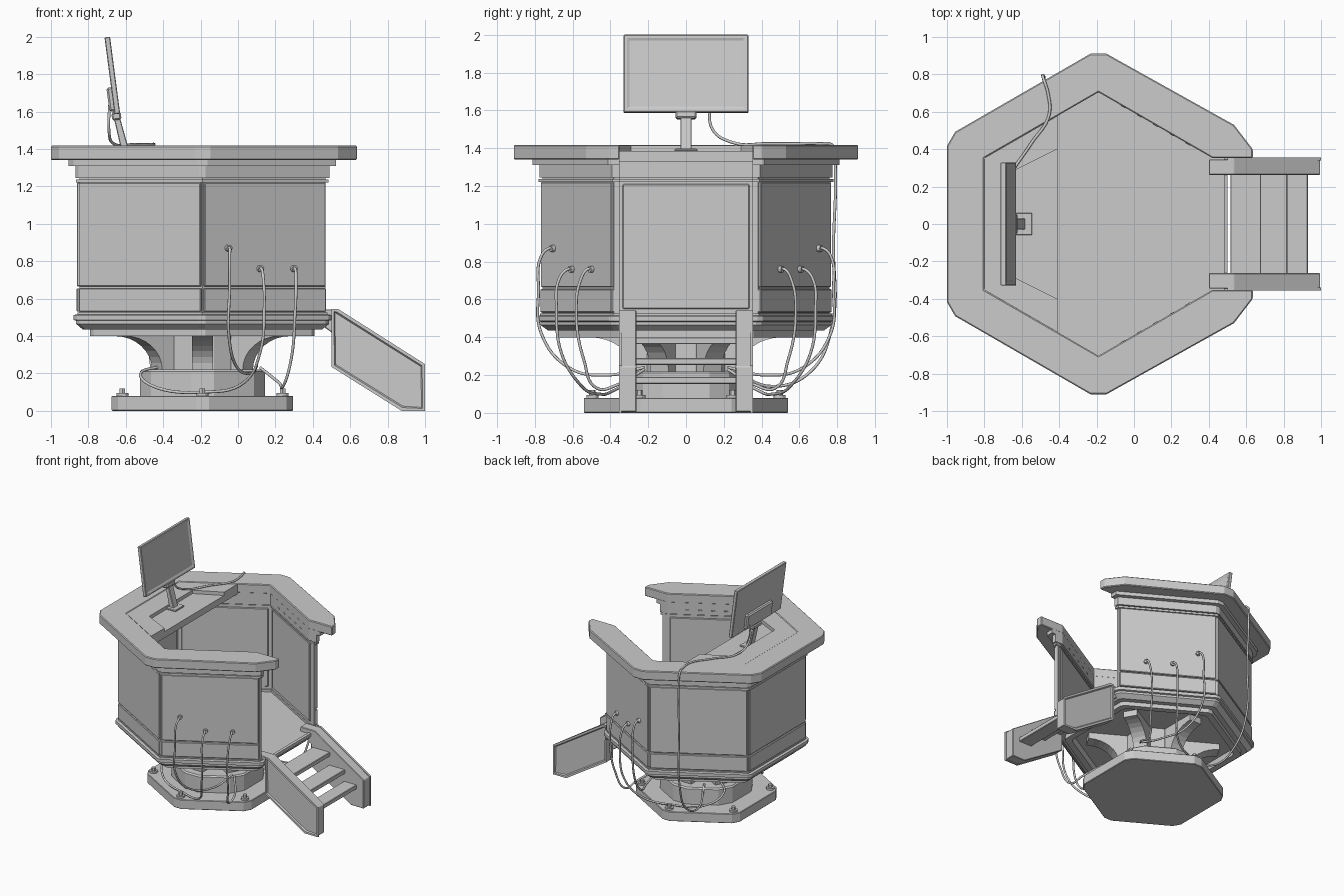
import bpy, bmesh
from math import sin, cos, tan, radians, pi
from mathutils import Vector, Matrix

if "Cube" in bpy.data.objects:
    bpy.data.objects.remove(bpy.data.objects["Cube"])

CX, T30, END = -0.19, tan(pi / 6), 0.352
SIDES = (60, 120, 180, 240, 300)


def finish(name, bm, bevel=0.0):
    bmesh.ops.recalc_face_normals(bm, faces=bm.faces)
    me = bpy.data.meshes.new(name)
    bm.to_mesh(me)
    bm.free()
    ob = bpy.data.objects.new(name, me)
    bpy.context.collection.objects.link(ob)
    if bevel:
        m = ob.modifiers.new("bevel", 'BEVEL')
        m.width, m.segments, m.limit_method = bevel, 1, 'ANGLE'
    return ob


def loft(name, rings, bevel=0.0):
    bm = bmesh.new()
    rows = [[bm.verts.new(p) for p in r] for r in rings]
    n = len(rows[0])
    for a, b in zip(rows, rows[1:]):
        for i in range(n):
            bm.faces.new((a[i], a[(i + 1) % n], b[(i + 1) % n], b[i]))
    bm.faces.new(rows[0][::-1])
    bm.faces.new(rows[-1])
    return finish(name, bm, bevel)


def prism(name, pts, lo, hi, bevel=0.0):
    return loft(name, [[(x, y, z) for x, y in pts] for z in (lo, hi)], bevel)


def side_prism(name, pts, lo, hi, bevel=0.0):
    return loft(name, [[(x, y, z) for x, z in pts] for y in (lo, hi)], bevel)


def box(name, loc, size, rot=Matrix(), bevel=0.0):
    bm = bmesh.new()
    bmesh.ops.create_cube(bm, size=1, matrix=Matrix.Translation(loc) @ rot @ Matrix.Diagonal((*size, 1)))
    return finish(name, bm, bevel)


def cyl(name, loc, r, depth, seg=12, rot=Matrix()):
    bm = bmesh.new()
    bmesh.ops.create_cone(bm, cap_ends=True, segments=seg, radius1=r, radius2=r, depth=depth,
                          matrix=Matrix.Translation(loc) @ rot)
    return finish(name, bm)


def corner(a, deg, c=0.0):
    # hexagon corner, cut off by length c along each edge
    t, R = radians(deg), a / cos(pi / 6)
    cut = [(R - c / 2, s * c * cos(pi / 6)) for s in ((-1, 1) if c else (0,))]
    return [(CX + u * cos(t) - v * sin(t), u * sin(t) + v * cos(t)) for u, v in cut]


def hexa(a, c=0.0):
    return [p for d in range(30, 390, 60) for p in corner(a, d, c)]


def hex_loft(name, profile, c=0.0, bevel=0.0):
    return loft(name, [[(x, y, z) for x, y in hexa(a, c)] for a, z in profile], bevel)


def open_ring(name, a, ai, lo, hi, c=0.0, end=None, bevel=0.0):
    # hexagonal ring with the entrance (+x) side left open
    end = end or [(CX + a, END)] + corner(a, 30)
    pts = end + [p for d in (90, 150, 210, 270) for p in corner(a, d, c)]
    pts += [(x, -y) for x, y in reversed(end)]
    pts += [p for d in (330, 270, 210, 150, 90, 30) for p in corner(ai, d)]
    return prism(name, pts, lo, hi, bevel)


def on_side(name, deg, a, z, size, shift=0.0):
    r = Matrix.Rotation(radians(deg), 4, 'Z')
    return box(name, r @ Vector((a, shift, z)) + Vector((CX, 0, 0)), size, r, 0.004)


def inset(ob, axis, thickness, depth):
    bm = bmesh.new()
    bm.from_mesh(ob.data)
    fs = [f for f in bm.faces if f.normal.dot(axis) > 0.95]
    bmesh.ops.inset_individual(bm, faces=fs, thickness=thickness, depth=0)
    bmesh.ops.inset_individual(bm, faces=fs, thickness=0.008, depth=depth)
    bm.to_mesh(ob.data)
    bm.free()


def cable(name, pts, r=0.008):
    cu = bpy.data.curves.new(name, 'CURVE')
    cu.dimensions, cu.bevel_depth, cu.bevel_resolution, cu.resolution_u = '3D', r, 2, 8
    cu.use_fill_caps = True
    sp = cu.splines.new('BEZIER')
    sp.bezier_points.add(len(pts) - 1)
    for b, p in zip(sp.bezier_points, pts):
        b.co = p
        b.handle_left_type = b.handle_right_type = 'AUTO'
    bpy.context.collection.objects.link(bpy.data.objects.new(name, cu))


# Pedestal: base plate, plinth, column
hex_loft("base_plate", [(0.485, 0), (0.485, 0.08)], 0.04, 0.004)
hex_loft("plinth", [(0.335, 0.08), (0.335, 0.21), (0.325, 0.22)], 0.07)
hex_loft("column", [(0.21, 0.22), (0.21, 0.46)], 0.07)

# Curved gussets and anchor bolts at each corner
arc = [(0.51 - 0.23 * cos(t * pi / 16), 0.22 + 0.18 * sin(t * pi / 16)) for t in range(9)]
for i, d in enumerate(range(30, 390, 60)):
    g = side_prism(f"gusset_{i}", [(0.15, 0.22)] + arc + [(0.51, 0.46), (0.15, 0.46)], -0.055, 0.055)
    g.location.x, g.rotation_euler.z = CX, radians(d)
    x, y = CX + 0.495 * cos(radians(d)), 0.495 * sin(radians(d))
    cyl(f"washer_{i}", (x, y, 0.087), 0.032, 0.016)
    cyl(f"bolt_{i}", (x, y, 0.105), 0.017, 0.03, 6)

# Pod floor with stepped skirt, hollow beneath
hex_loft("floor", [(0.54, 0.45), (0.55, 0.40), (0.60, 0.40), (0.60, 0.435), (0.64, 0.435), (0.675, 0.465),
                   (0.675, 0.482), (0.69, 0.486), (0.69, 0.512), (0.67, 0.516), (0.67, 0.505)], 0.02)

# Walls, trims and rim
open_ring("wall_core", 0.658, 0.63, 0.50, 1.34)
open_ring("lower_trim", 0.668, 0.62, 0.505, 0.525)
open_ring("upper_trim", 0.675, 0.62, 1.222, 1.238)
open_ring("upper_band", 0.68, 0.61, 1.245, 1.32, 0.02)
open_ring("rim_support", 0.715, 0.61, 1.31, 1.345, 0.03)
open_ring("rim", 0.81, 0.61, 1.34, 1.418, 0.05,
          [(0.635, 0.352), (0.635, 0.40), (0.535, 0.53)], 0.006)

# Wall panels outside and inside
for d in SIDES:
    on_side(f"wall_panel_{d}", d, 0.66, 0.943, (0.024, 0.748, 0.555))
    on_side(f"kick_panel_{d}", d, 0.66, 0.593, (0.026, 0.752, 0.124))
    on_side(f"inner_panel_{d}", d, 0.628, 0.88, (0.016, 0.67, 0.66))
for d in (60, 300):
    for k in range(5):
        on_side(f"vent_{d}_{k}", d, 0.61, 1.285, (0.006, 0.03, 0.01), -0.2 + 0.1 * k)

# Desk: slab with a raised surround around a sloped-sided recess
back, front = -0.80, -0.41
edge = 0.352 + (front - back) * T30
prism("desk_slab", [(back, -0.352), (front, -edge), (front, edge), (back, 0.352)], 1.33, 1.385)
prism("desk_surround", [(back, -0.352), (front, -edge), (front, -0.40), (-0.63, -0.29), (-0.63, 0.29),
                        (front, 0.40), (front, edge), (back, 0.352)], 1.385, 1.414)

# Monitor, its stand and its back housing
tilt = Matrix.Rotation(radians(-7.5), 4, 'Y')
mon = box("monitor", (0, 0, 0), (0.03, 0.66, 0.415), bevel=0.006)
inset(mon, Vector((1, 0, 0)), 0.03, -0.006)
mon.matrix_world = Matrix.Translation((-0.672, 0, 1.793)) @ tilt
box("monitor_housing", (-0.678, 0, 1.665), (0.035, 0.34, 0.13), tilt, 0.01)
side_prism("monitor_stand", [(-0.672, 1.60), (-0.640, 1.60), (-0.580, 1.385), (-0.622, 1.385)], -0.03, 0.03, 0.004)
box("stand_clamp", (-0.65, 0, 1.575), (0.05, 0.11, 0.04), tilt, 0.008)
box("stand_foot", (-0.59, 0, 1.39), (0.09, 0.12, 0.015), bevel=0.004)

# Steps: two stringers with recessed panels and three treads
outline = [(0.40, 0.49), (0.50, 0.42), (0.50, 0.235), (0.875, 0.005), (0.995, 0.005),
           (0.995, 0.245), (0.535, 0.542), (0.40, 0.542)]
panel = [(0.525, 0.25), (0.88, 0.03), (0.975, 0.03), (0.975, 0.235), (0.525, 0.52)]
for s, n in ((1, "back"), (-1, "front")):
    side_prism(f"stringer_{n}", outline, s * 0.262, s * 0.345, 0.004)
    p = side_prism(f"stringer_frame_{n}", [(0.50, 0.235), (0.875, 0.0), (1.0, 0.0), (1.0, 0.25), (0.535, 0.545),
                                           (0.50, 0.545)], s * 0.34, s * 0.355)
    inset(p, Vector((0, s, 0)), 0.018, -0.01)
for i, (x0, x1, z) in enumerate(((0.515, 0.68, 0.40), (0.67, 0.82, 0.29), (0.81, 0.93, 0.19))):
    box(f"tread_{i}", ((x0 + x1) / 2, 0, z - 0.018), (x1 - x0, 0.53, 0.036), bevel=0.004)

# Wall plugs and hanging cables, mirrored front to back
runs = {
    (-0.06, 0.69, 0.87): [(-0.045, 0.765, 0.83), (-0.045, 0.78, 0.65), (-0.05, 0.765, 0.42),
                          (-0.01, 0.62, 0.24), (0.07, 0.42, 0.20), (0.10, 0.22, 0.24)],
    (0.11, 0.59, 0.76): [(0.135, 0.67, 0.71), (0.14, 0.685, 0.55), (0.12, 0.66, 0.32), (0.03, 0.56, 0.15),
                         (-0.19, 0.46, 0.10), (-0.45, 0.36, 0.13), (-0.52, 0.24, 0.20), (-0.40, 0.12, 0.24)],
    (0.29, 0.485, 0.76): [(0.31, 0.555, 0.71), (0.305, 0.58, 0.52), (0.285, 0.54, 0.28), (0.24, 0.47, 0.13),
                          (0.22, 0.36, 0.15), (0.12, 0.22, 0.23)],
}
for s, n in ((1, "back"), (-1, "front")):
    rot = Matrix.Rotation(radians(s * 60), 4, 'Z') @ Matrix.Rotation(pi / 2, 4, 'Y')
    for i, ((x, y, z), path) in enumerate(runs.items()):
        cyl(f"plug_{n}_{i}", (x, s * y, z), 0.018, 0.06, 12, rot)
        cable(f"cable_{n}_{i}", [(x, s * y, z), (x + 0.015, s * (y + 0.035), z)]
              + [(a, s * b, c) for a, b, c in path])

# Monitor cable over the rim and down the back wall
cable("monitor_cable", [(-0.685, 0.13, 1.66), (-0.69, 0.14, 1.50), (-0.67, 0.24, 1.432), (-0.55, 0.43, 1.424),
                        (-0.455, 0.58, 1.424), (-0.46, 0.70, 1.424), (-0.485, 0.78, 1.41), (-0.485, 0.79, 1.30),
                        (-0.48, 0.78, 0.90), (-0.48, 0.77, 0.45), (-0.46, 0.66, 0.22), (-0.44, 0.46, 0.14),
                        (-0.34, 0.24, 0.23)])
